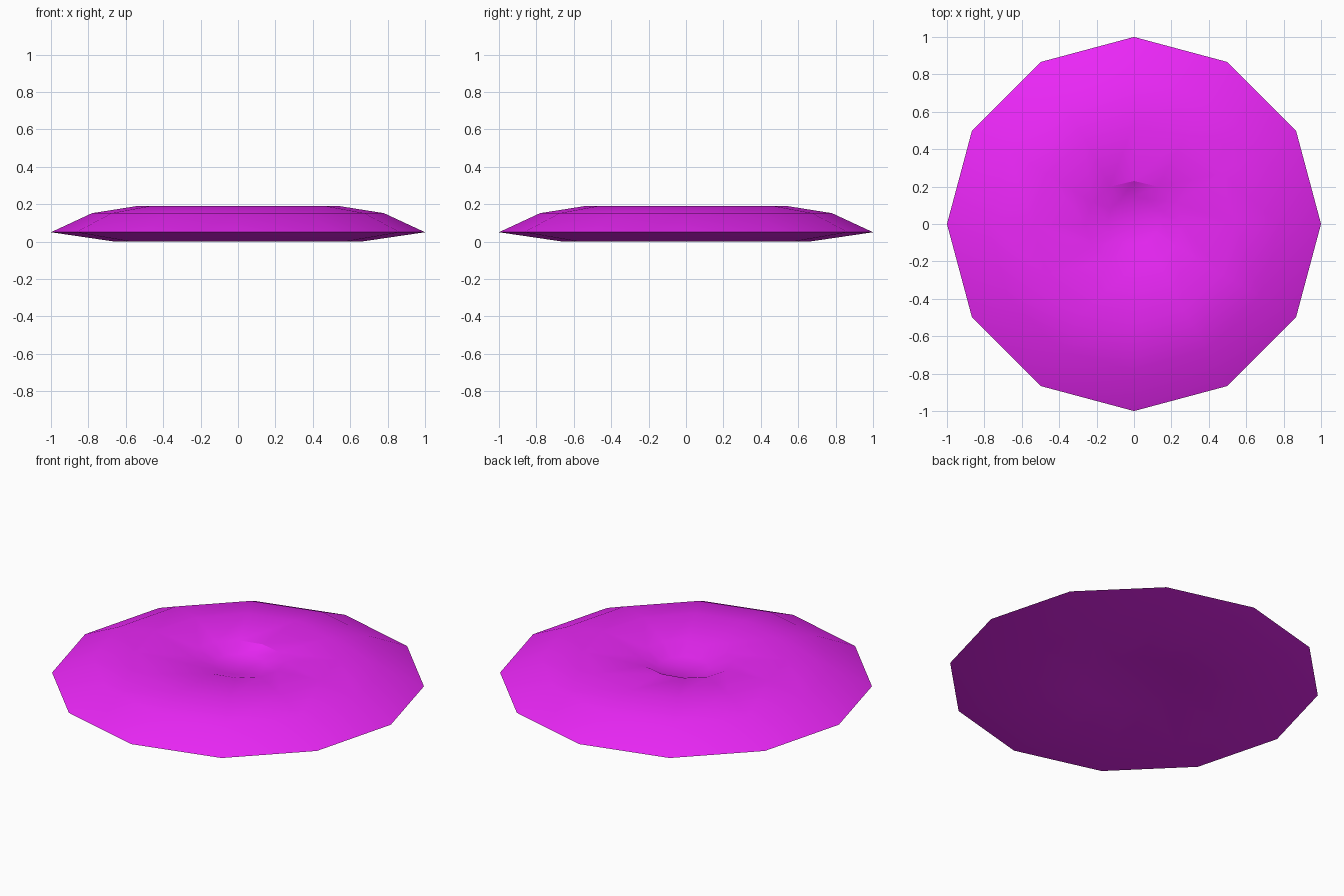
import bpy, bmesh, math

if "Cube" in bpy.data.objects:
    bpy.data.objects.remove(bpy.data.objects["Cube"])

SIDES = 12
# x radius, y radius, y shift, height: hollow underside -> rim -> crown -> dimple
PROFILE = [(0, 0, 0, 0.04), (0.27, 0.27, 0, 0.03), (0.66, 0.66, 0, 0), (1.0, 1.0, 0, 0.05),
           (0.78, 0.78, 0, 0.152), (0.54, 0.54, 0, 0.19),
           (0.26, 0.23, 0, 0.17), (0.14, 0.13, 0.02, 0.13), (0, 0, 0.01, 0.125)]

bm = bmesh.new()
rings = []
for rx, ry, dy, z in PROFILE:
    n = SIDES if rx else 1
    rings.append([bm.verts.new((rx * math.cos(2 * math.pi * i / SIDES),
                                ry * math.sin(2 * math.pi * i / SIDES) + dy, z)) for i in range(n)])

# Lathe the profile, with fans at both centres
for a, b in zip(rings, rings[1:]):
    for i in range(SIDES):
        j = (i + 1) % SIDES
        if len(a) == 1:
            bm.faces.new((a[0], b[j], b[i]))
        elif len(b) == 1:
            bm.faces.new((a[i], a[j], b[0]))
        else:
            bm.faces.new((a[i], a[j], b[j], b[i]))
bmesh.ops.recalc_face_normals(bm, faces=bm.faces)

# Smooth shading with a crisp outer rim and a crisp back lip of the dimple
for f in bm.faces:
    f.smooth = True
for ring, sharp in ((rings[3], range(SIDES)), (rings[6], range(2, 4))):
    for i in sharp:
        bm.edges.get((ring[i], ring[(i + 1) % SIDES])).smooth = False

mesh = bpy.data.meshes.new("dimpled_disc")
bm.to_mesh(mesh)
bm.free()
disc = bpy.data.objects.new("dimpled_disc", mesh)
bpy.context.collection.objects.link(disc)

# Magenta surface
mat = bpy.data.materials.new("magenta")
mat.diffuse_color = (0.83, 0.02, 0.93, 1)
mat.use_nodes = True
mat.node_tree.nodes["Principled BSDF"].inputs["Base Color"].default_value = mat.diffuse_color
mesh.materials.append(mat)
